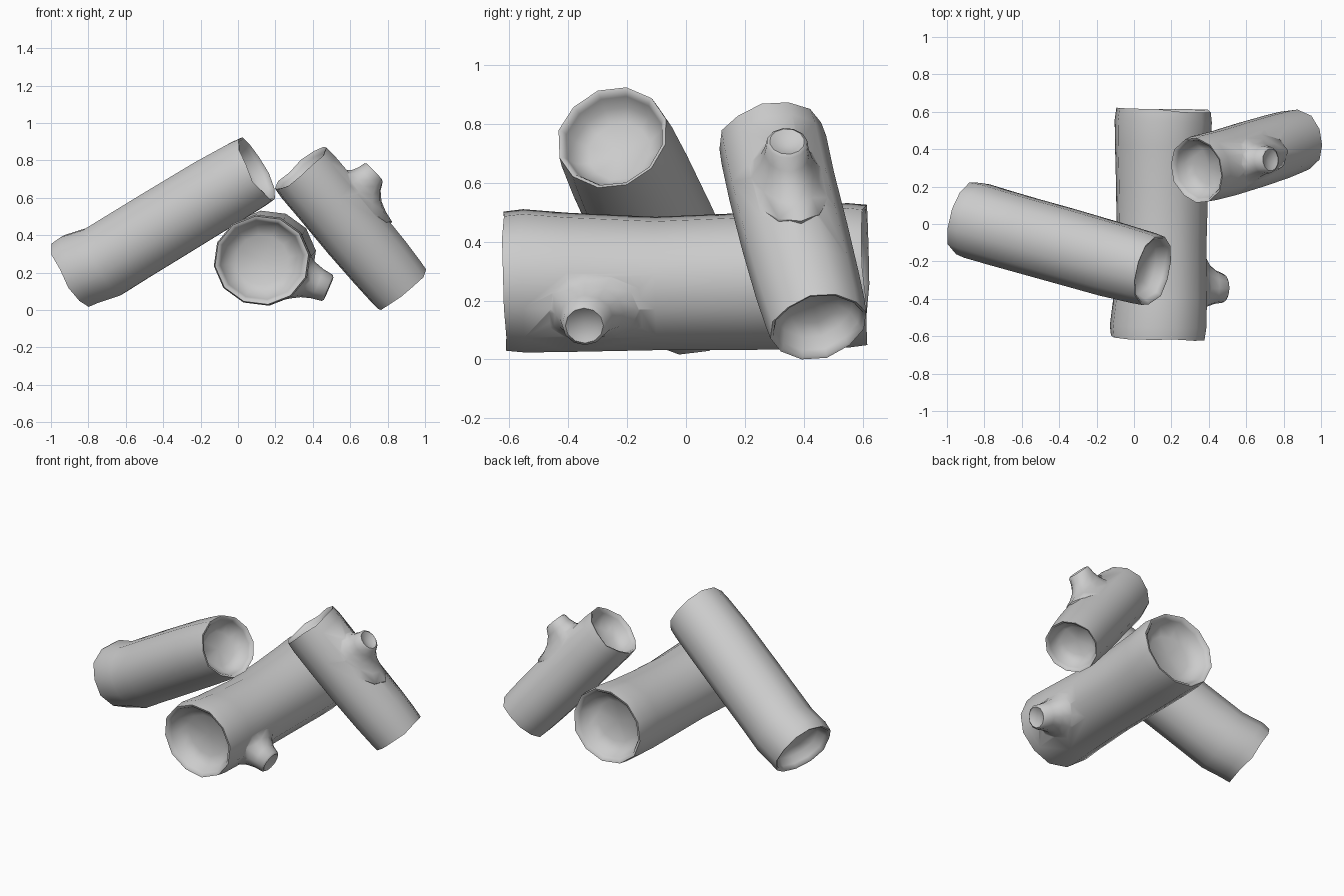
import bpy, bmesh, math, random
from mathutils import Vector

if "Cube" in bpy.data.objects:
    bpy.data.objects.remove(bpy.data.objects["Cube"])

random.seed(4)
SIDES = 12


def loft(bm, rings, start_pt, end_pt):
    """Skin a list of point rings and close both ends with fans."""
    rows = [[bm.verts.new(p) for p in ring] for ring in rings]
    n = len(rows[0])
    for r0, r1 in zip(rows, rows[1:]):
        for i in range(n):
            j = (i + 1) % n
            bm.faces.new((r0[i], r0[j], r1[j], r1[i]))
    for row, pt in ((rows[0], start_pt), (rows[-1], end_pt)):
        c = bm.verts.new(pt)
        for i in range(n):
            bm.faces.new((row[i], row[(i + 1) % n], c))


def log_body(bm, stations, wide):
    """Tube through (x, y, z, radius) stations with cupped, uneven ends."""
    pts = [Vector(s[:3]) for s in stations]
    rad = [s[3] for s in stations]
    a = (pts[-1] - pts[0]).normalized()
    u = a.cross(Vector((0, 0, 1))).normalized()
    v = u.cross(a)

    def ring(c, r, wob=None):
        out = []
        for i in range(SIDES):
            t = 2 * math.pi * (i + 0.25) / SIDES
            p = c + (u * math.cos(t) * wide + v * math.sin(t)) * r
            out.append(p + a * (wob[i] if wob else 0))
        return out

    cup = [(0.55, 0.10), (0.78, 0.07), (0.87, 0.025), (0.92, 0.004)]
    w0 = [random.uniform(-0.009, 0.009) for _ in range(SIDES)]
    w1 = [random.uniform(-0.009, 0.009) for _ in range(SIDES)]
    rings = [ring(pts[0] + a * d, rad[0] * k, w0) for k, d in cup]
    rings.append(ring(pts[0], rad[0] * 0.98, w0))
    rings.append(ring(pts[0] + a * 0.06, rad[0] * 1.01))
    rings += [ring(p, r * 1.01) for p, r in zip(pts[1:-1], rad[1:-1])]
    rings.append(ring(pts[-1] - a * 0.06, rad[-1] * 1.01))
    rings.append(ring(pts[-1], rad[-1] * 0.98, w1))
    rings += [ring(pts[-1] - a * d, rad[-1] * k, w1) for k, d in reversed(cup)]
    loft(bm, rings, pts[0] + a * 0.105, pts[-1] - a * 0.105)
    return a


def branch_stub(bm, axis, base, tip, log_r, flare, tip_r, stretch):
    """Cut branch whose flared foot follows the log, drawn out along its axis."""
    base, tip = Vector(base), Vector(tip)
    d, h = (tip - base).normalized(), (tip - base).length
    u = (axis - d * axis.dot(d)).normalized()
    v = d.cross(u)
    step = flare - tip_r
    profile = [(flare, -0.3), (flare, 0.0), (tip_r + step * 0.6, 0.12), (tip_r + step * 0.3, 0.3),
               (tip_r + step * 0.1, 0.6), (tip_r, 0.94), (tip_r * 0.85, 1.0),
               (tip_r * 0.6, 0.93)]
    rings = []
    for r, s in profile:
        ring = []
        for i in range(SIDES):
            t = 2 * math.pi * i / SIDES
            along, side = r * math.cos(t), r * math.sin(t)
            if along > 0:
                along *= 1 + (stretch - 1) * max(0, 1 - max(s, 0)) ** 1.3
            foot = math.sqrt(max(log_r ** 2 - side ** 2, 0))
            ring.append(base + u * along + v * side + d * (foot + (h - foot) * s))
        rings.append(ring)
    loft(bm, rings, base + d * log_r * 0.6, base + d * (h - 0.02))


def mesh_object(name, bm):
    bmesh.ops.recalc_face_normals(bm, faces=bm.faces)
    me = bpy.data.meshes.new(name)
    bm.to_mesh(me)
    bm.free()
    ob = bpy.data.objects.new(name, me)
    bpy.context.collection.objects.link(ob)
    return ob


def make_log(name, stations, stub=None, wide=1.0):
    bm = bmesh.new()
    axis = log_body(bm, stations, wide)
    ob = mesh_object(name, bm)
    bpy.ops.object.select_all(action='DESELECT')
    ob.select_set(True)
    bpy.context.view_layer.objects.active = ob
    if stub:
        # weld the branch onto the trunk
        bm = bmesh.new()
        branch_stub(bm, axis, *stub)
        branch = mesh_object(name + "_branch", bm)
        mod = ob.modifiers.new("weld_branch", 'BOOLEAN')
        mod.operation, mod.solver, mod.object = 'UNION', 'EXACT', branch
        bpy.ops.object.modifier_apply(modifier=mod.name)
        bpy.data.objects.remove(branch)
    bpy.ops.object.shade_smooth_by_angle(angle=math.radians(55))


# Thick log lying front to back, with a low side branch
make_log("middle_log",
         [(0.127, -0.61, 0.266, 0.243), (0.14, -0.4, 0.262, 0.236), (0.148, -0.1, 0.258, 0.226),
          (0.15, 0.2, 0.265, 0.232), (0.153, 0.42, 0.275, 0.24), (0.158, 0.61, 0.287, 0.245)],
         ((0.14, -0.335, 0.262), (0.485, -0.345, 0.115), 0.228, 0.16, 0.076, 1.5), wide=1.06)

# Long log leaning over the middle one from the left
make_log("left_log",
         [(-0.89, 0.03, 0.19, 0.207), (-0.72, -0.02, 0.258, 0.206), (-0.58, -0.06, 0.345, 0.205),
          (-0.40, -0.11, 0.455, 0.205), (-0.12, -0.19, 0.625, 0.203), (0.10, -0.25, 0.753, 0.197)])

# Short log leaning from the right, with an upper branch
make_log("right_log",
         [(0.337, 0.287, 0.757, 0.182), (0.48, 0.325, 0.588, 0.182), (0.625, 0.37, 0.413, 0.182),
          (0.76, 0.412, 0.253, 0.178), (0.877, 0.45, 0.112, 0.172)],
         ((0.52, 0.335, 0.54), (0.73, 0.343, 0.74), 0.174, 0.14, 0.07, 1.9))
